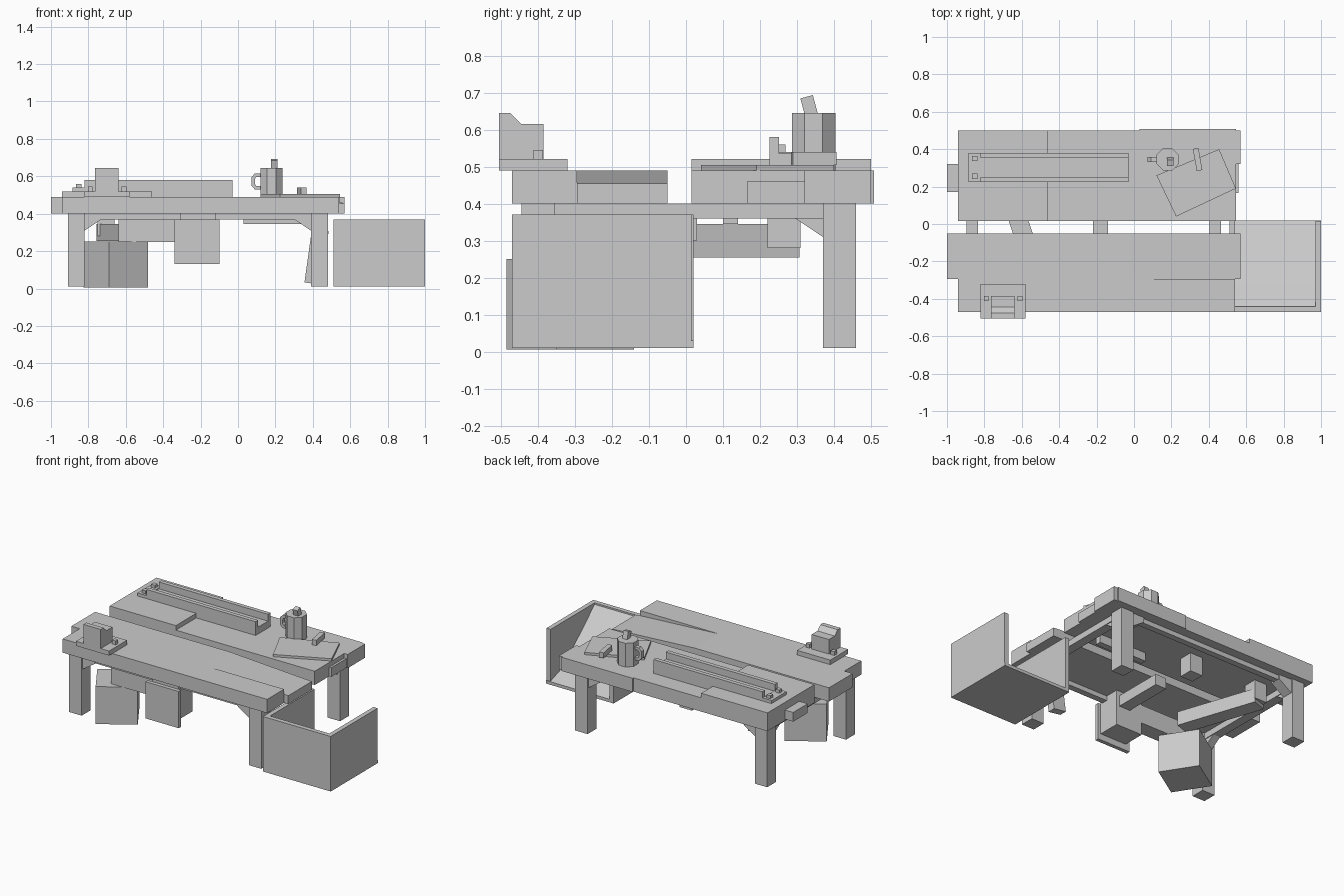
import bpy, bmesh, math
from mathutils import Vector, Matrix

cube = bpy.data.objects.get("Cube")
if cube:
    bpy.data.objects.remove(cube, do_unlink=True)

GREY = (0.6, 0.6, 0.6, 1)
mat = bpy.data.materials.new("plain grey")
mat.use_nodes = True
mat.diffuse_color = GREY
mat.node_tree.nodes["Principled BSDF"].inputs["Base Color"].default_value = GREY


def finish(name, bm):
    bmesh.ops.recalc_face_normals(bm, faces=bm.faces)
    mesh = bpy.data.meshes.new(name)
    bm.to_mesh(mesh)
    bm.free()
    mesh.materials.append(mat)
    ob = bpy.data.objects.new(name, mesh)
    bpy.context.collection.objects.link(ob)
    return ob


def prism(name, pts, axis, lo, hi):
    """Extrude a 2D outline along an axis."""
    place = {"x": lambda a, b, t: (t, a, b),
             "y": lambda a, b, t: (a, t, b),
             "z": lambda a, b, t: (a, b, t)}[axis]
    bm = bmesh.new()
    face = bm.faces.new([bm.verts.new(place(a, b, lo)) for a, b in pts])
    ext = bmesh.ops.extrude_face_region(bm, geom=[face])
    verts = [v for v in ext["geom"] if isinstance(v, bmesh.types.BMVert)]
    bmesh.ops.translate(bm, verts=verts, vec=Vector(place(0, 0, hi - lo)))
    return finish(name, bm)


def box(name, x, y, z):
    pts = [(x[0], y[0]), (x[1], y[0]), (x[1], y[1]), (x[0], y[1])]
    return prism(name, pts, "z", *z)


def turned_box(name, centre, size, angle, axis="Z"):
    bm = bmesh.new()
    bmesh.ops.create_cube(bm, size=1)
    m = (Matrix.Translation(centre) @ Matrix.Rotation(math.radians(angle), 4, axis)
         @ Matrix.Diagonal((*size, 1)))
    bmesh.ops.transform(bm, matrix=m, verts=bm.verts)
    return finish(name, bm)


TOP, UNDER = 0.49, 0.40

# Front plank: fixed front strip and a rear strip that dips toward one end
box("front_plank", (-0.94, 0.54), (-0.47, -0.295), (UNDER, TOP))
prism("front_plank_sloped", [(-1, UNDER), (0.57, UNDER), (0.57, 0.455), (-0.03, TOP), (-1, TOP)],
      "y", -0.295, -0.05)

# Back plank with its raised end and tabs
prism("back_plank", [(-0.94, 0.015), (0.545, 0.015), (0.545, 0.32), (0.57, 0.32),
                     (0.57, 0.5), (-0.94, 0.5)], "z", UNDER, TOP)
box("raised_board", (-0.94, -0.46), (0.015, 0.5), (TOP, 0.52))
box("back_plank_left_tab", (-1, -0.94), (0.17, 0.32), (0.41, 0.47))
box("back_plank_right_tab", (0.545, 0.56), (0.165, 0.32), (UNDER, 0.46))
box("back_strip", (0.03, 0.545), (0.5, 0.508), (UNDER, TOP))

# Legs, bearers and corner brackets
LEGS_X = ((-0.91, -0.82, "left_end", 1), (0.39, 0.48, "right_end", -1))
for x0, x1, end, s in LEGS_X:
    mid = (x0 + x1) / 2
    box(end + "_bearer", (mid - 0.03, mid + 0.03), (-0.445, 0.46), (0.36, UNDER))
    for y0, side, t in ((-0.445, "front", 1), (0.37, "back", -1)):
        y1 = y0 + 0.09
        box(f"{side}_leg_{end}", (x0, x1), (y0, y1), (0.01, UNDER))
        xi = x1 if s > 0 else x0
        prism(f"{side}_bracket_{end}", [(xi, 0.31), (xi + 0.09 * s, 0.37),
              (xi + 0.09 * s, UNDER), (xi, UNDER)], "y", y0 + 0.01, y1 - 0.01)
        yi = y1 if t > 0 else y0
        prism(f"{side}_side_bracket_{end}", [(yi, 0.31), (yi + 0.09 * t, 0.37),
              (yi + 0.09 * t, UNDER), (yi, UNDER)], "x", x0 + 0.02, x1 - 0.02)
for name, y0 in (("front_apron", -0.43), ("back_apron", 0.4)):
    box(name, (-0.82, 0.39), (y0, y0 + 0.04), (0.37, UNDER))
box("leaning_rail", (0.03, 0.375), (0.1, 0.14), (0.345, UNDER))
turned_box("leaning_board", (0.42, -0.22, 0.17), (0.09, 0.05, 0.29), 8, "Y")

# Swing seat on its arm
turned_box("seat", (-0.653, -0.313, 0.128), (0.25, 0.25, 0.245), 32.7)
arm = Vector((-0.17, 0.5))
turned_box("seat_arm", (-0.625, 0.04, 0.3), (0.1, arm.length, 0.09),
           math.degrees(math.atan2(-arm.x, arm.y)))
box("arm_pivot", (-0.75, -0.66), (0.22, 0.31), (0.28, UNDER))

# Drawer under the front and blocks below the top
box("drawer_front", (-0.34, -0.10), (-0.47, -0.445), (0.13, 0.37))
box("drawer_body", (-0.31, -0.12), (-0.445, -0.3), (0.17, UNDER))
box("drawer_rail", (-0.64, -0.31), (-0.4, -0.3), (0.25, 0.37))
box("drawer_runner", (-0.22, -0.14), (-0.3, 0.03), (0.3, 0.37))
box("under_block", (-0.26, -0.17), (0.22, 0.31), (0.28, UNDER))

# Scrap bin with an open back and a curved chute inside
box("bin_floor", (0.51, 1), (-0.47, 0.02), (0.01, 0.03))
box("bin_front", (0.51, 1), (-0.47, -0.44), (0.01, 0.37))
box("bin_left_side", (0.51, 0.54), (-0.44, 0.02), (0.01, 0.37))
box("bin_right_side", (0.97, 1), (-0.44, 0.015), (0.01, 0.37))
prism("bin_chute", [(0.02, 0.03), (-0.10, 0.07), (-0.20, 0.15), (-0.32, 0.25),
                    (-0.44, 0.36), (-0.44, 0.03)], "x", 0.54, 0.97)

# Clamp on the front plank
box("clamp_base", (-0.82, -0.58), (-0.505, -0.32), (TOP, 0.52))
prism("clamp_block", [(-0.505, 0.52), (-0.505, 0.645), (-0.475, 0.645), (-0.445, 0.615),
                      (-0.385, 0.615), (-0.385, 0.52)], "x", -0.765, -0.64)
for x, side in ((-0.79, "left"), (-0.61, "right")):
    box(f"clamp_bolt_{side}", (x - 0.013, x + 0.013), (-0.412, -0.386), (0.52, 0.545))

# Long tool rail on the back plank
box("rail_floor", (-0.885, -0.03), (0.25, 0.355), (TOP, 0.535))
for y0, y1, side in ((0.225, 0.252, "front"), (0.353, 0.38, "back")):
    box(f"tool_rail_{side}", (-0.82, -0.03), (y0, y1), (TOP, 0.58))
    y = 0.255 if side == "front" else 0.35
    box(f"rail_stop_{side}", (-0.865, -0.837), (y - 0.014, y + 0.014), (0.535, 0.56))
box("rail_end_plate", (-0.885, -0.82), (0.225, 0.38), (0.52, 0.54))

# Mug with handle and pencil
MUG = (0.18, 0.345)


def ring(r, n=8):
    return [(r * math.cos((i + 0.5) * math.tau / n), r * math.sin((i + 0.5) * math.tau / n))
            for i in range(n)]


prism("mug", [(MUG[0] + a, MUG[1] + b) for a, b in ring(0.064)], "z", TOP, 0.645)
handle = [(0.12, 0.615), (0.09, 0.615), (0.072, 0.595), (0.072, 0.55), (0.09, 0.53), (0.12, 0.53),
          (0.12, 0.548), (0.098, 0.548), (0.09, 0.56), (0.09, 0.585), (0.098, 0.597), (0.12, 0.597)]
prism("mug_handle", handle, "y", MUG[1] - 0.013, MUG[1] + 0.013)
turned_box("pencil", (0.195, 0.335, 0.655), (0.035, 0.035, 0.07), 15, "X")

# Sheet and small block lying on it
prism("sheet", [(0.12, 0.26), (0.225, 0.04), (0.545, 0.19), (0.455, 0.40)], "z", TOP, 0.505)
turned_box("sheet_block", (0.34, 0.345, 0.522), (0.03, 0.12, 0.035), 10)
